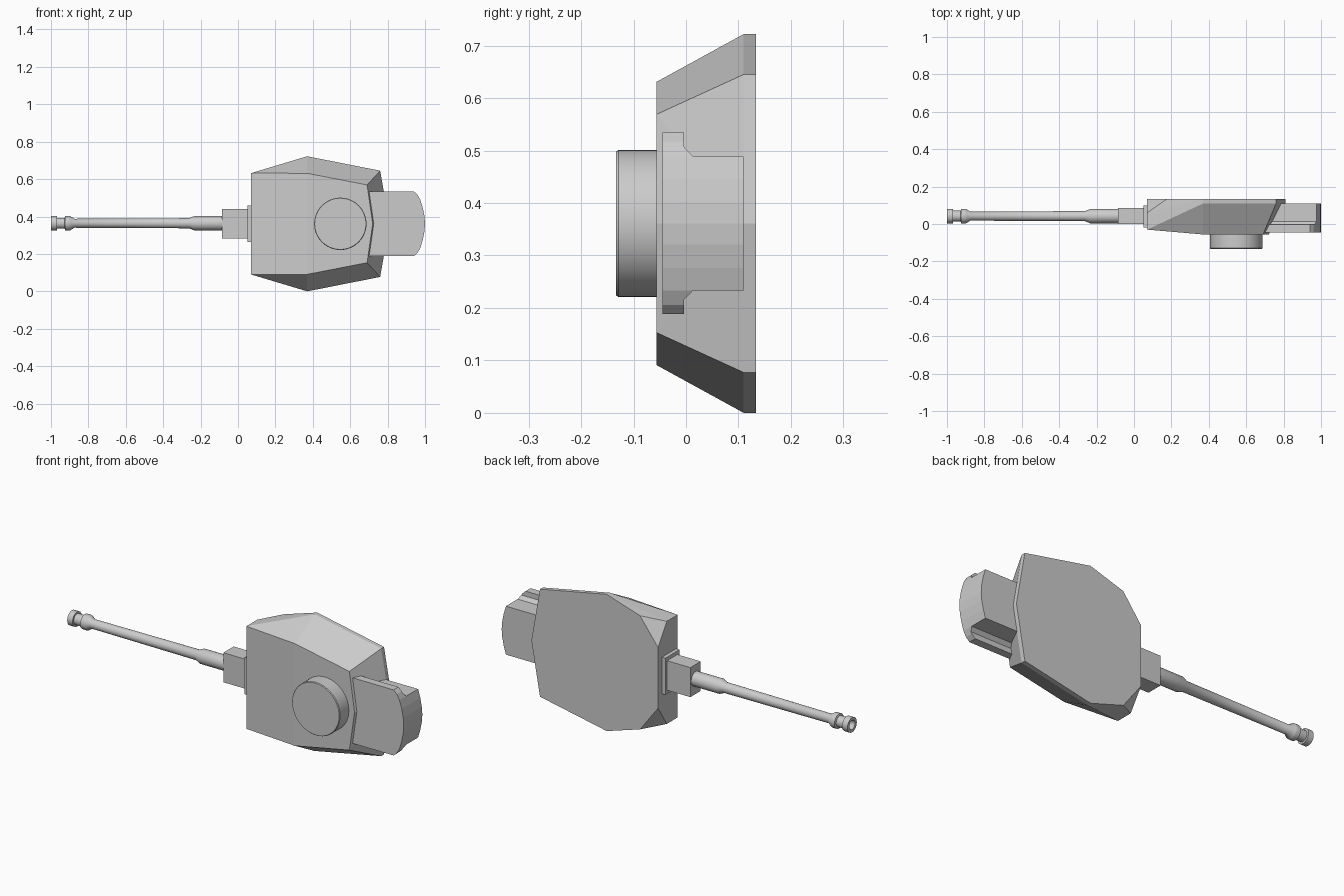
import bpy, bmesh, math
from mathutils import Vector

if "Cube" in bpy.data.objects:
    bpy.data.objects.remove(bpy.data.objects["Cube"])

MID = 0.361          # symmetry plane height
GUN_Y = 0.042        # gun axis depth


def finish(name, bm, smooth=False):
    bmesh.ops.recalc_face_normals(bm, faces=bm.faces)
    mesh = bpy.data.meshes.new(name)
    bm.to_mesh(mesh)
    bm.free()
    ob = bpy.data.objects.new(name, mesh)
    bpy.context.collection.objects.link(ob)
    if smooth:
        bpy.context.view_layer.objects.active = ob
        ob.select_set(True)
        bpy.ops.object.shade_smooth_by_angle(angle=math.radians(35))
        ob.select_set(False)
    return ob


def prism(name, pts, direction):
    bm = bmesh.new()
    face = bm.faces.new([bm.verts.new(p) for p in pts])
    ext = bmesh.ops.extrude_face_region(bm, geom=[face])["geom"]
    moved = [v for v in ext if isinstance(v, bmesh.types.BMVert)]
    bmesh.ops.translate(bm, verts=moved, vec=Vector(direction))
    # keep the cap that the extrusion started from
    bmesh.ops.holes_fill(bm, edges=[e for e in bm.edges if e.is_boundary])
    return finish(name, bm)


def box(name, x, y, z):
    pts = [(x[0], y[0], z[0]), (x[0], y[1], z[0]), (x[0], y[1], z[1]), (x[0], y[0], z[1])]
    return prism(name, pts, (x[1] - x[0], 0, 0))


def lathe(name, profile, axis_start, axis, segs=32):
    """Revolve (distance along axis, radius) pairs around a world axis."""
    axis = Vector(axis)
    side = Vector((0, 0, 1))
    up = axis.cross(side)
    bm = bmesh.new()
    rings = []
    for d, r in profile:
        rings.append([bm.verts.new(Vector(axis_start) + axis * d
                      + r * (math.cos(a) * side + math.sin(a) * up))
                      for a in (2 * math.pi * i / segs for i in range(segs))])
    for a, b in zip(rings, rings[1:]):
        for i in range(segs):
            j = (i + 1) % segs
            bm.faces.new((a[i], a[j], b[j], b[i]))
    bm.faces.new(rings[0])
    bm.faces.new(rings[-1])
    return finish(name, bm, True)


# Faceted turret shell: half the corner points (half height last), mirrored
half = [
    (0.07, -0.03, 0.271), (0.37, -0.056, 0.270), (0.69, -0.056, 0.208), (0.72, -0.056, 0),
    (0.07, 0.06, 0.271), (0.07, 0.133, 0.16), (0.175, 0.133, 0.300),
    (0.37, 0.11, 0.361), (0.37, 0.133, 0.361),
    (0.76, 0.11, 0.284), (0.76, 0.133, 0.284), (0.81, 0.11, 0), (0.81, 0.133, 0),
]
bm = bmesh.new()
for x, y, h in half:
    for s in ((1, -1) if h else (1,)):
        bm.verts.new((x, y, MID + s * h))
bmesh.ops.convex_hull(bm, input=bm.verts[:])
bmesh.ops.dissolve_limit(bm, angle_limit=math.radians(1), verts=bm.verts[:], edges=bm.edges[:])
finish("turret_shell", bm)

# Rear bustle: stepped cross-section trimmed by a rounded rear outline
section = [(-0.045, 0.173), (-0.004, 0.173), (-0.004, 0.146), (0.013, 0.128), (0.11, 0.128)]
section = section + [(y, -h) for y, h in reversed(section)]
bustle = prism("rear_bustle", [(0.65, y, MID + h) for y, h in section], (0.45, 0, 0))
rear = [(0.60, 0.20), (0.91, 0.20), (0.94, 0.173), (0.96, 0.155), (0.975, 0.128),
        (0.988, 0.085), (0.997, 0.04)]
rear = rear + [(1.0, 0)] + [(x, -h) for x, h in reversed(rear)]
trim = prism("bustle_trim_cutter", [(x, -0.3, MID + h) for x, h in rear], (0, 0.6, 0))
mod = bustle.modifiers.new("round_rear", 'BOOLEAN')
mod.operation = 'INTERSECT'
mod.solver = 'EXACT'
mod.object = trim
bpy.context.view_layer.objects.active = bustle
bpy.ops.object.modifier_apply(modifier=mod.name)
bpy.data.objects.remove(trim)

# Round hatch drum on the roof
lathe("hatch_drum", [(0, 0.137), (0.004, 0.14), (0.10, 0.14)],
      (0.547, -0.133, MID), (0, 1, 0), 48)

# Gun mount: collar plate and block
box("mount_collar", (0.05, 0.08), (-0.018, 0.10), (MID - 0.097, MID + 0.097))
box("mount_block", (-0.086, 0.06), (0.0, 0.086), (MID - 0.078, MID + 0.078))

# Gun barrel with muzzle brake and open bore
barrel = [(0.07, 0.022), (0, 0.024), (0, 0.039), (0.031, 0.039), (0.031, 0.029), (0.073, 0.029),
          (0.076, 0.039), (0.097, 0.039), (0.103, 0.038), (0.125, 0.024),
          (0.738, 0.027), (0.765, 0.038), (0.93, 0.038)]
lathe("gun_barrel", barrel, (-1.0, GUN_Y, MID + 0.003), (1, 0, 0))
